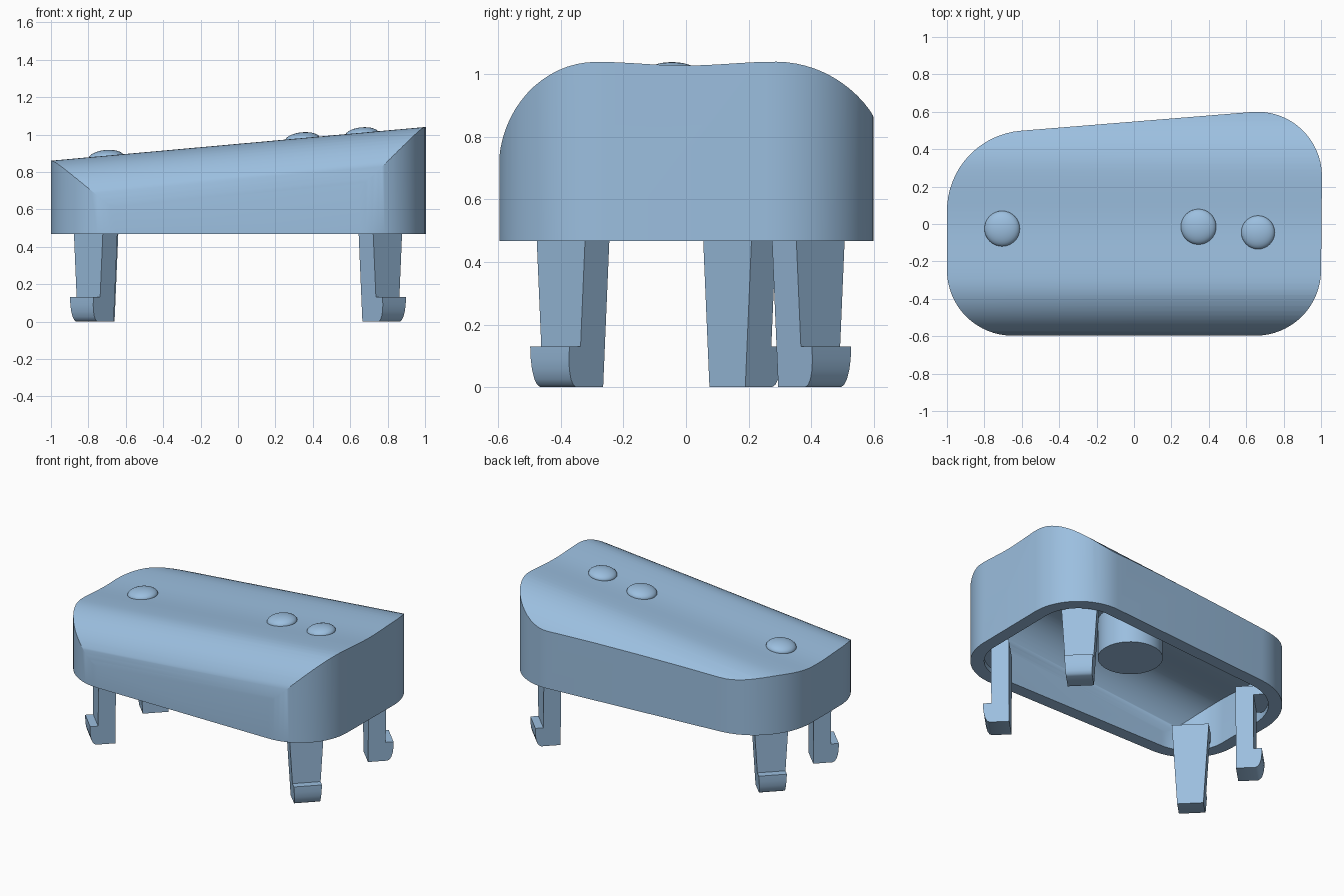
import bpy, bmesh, math
from mathutils import Vector, Matrix

if "Cube" in bpy.data.objects:
    bpy.data.objects.remove(bpy.data.objects["Cube"])

blue = bpy.data.materials.new("light_blue")
blue.diffuse_color = (0.33, 0.52, 0.74, 1)
blue.use_nodes = True
blue.node_tree.nodes["Principled BSDF"].inputs["Base Color"].default_value = blue.diffuse_color
SLOPE = 0.09


def make_object(name, bm):
    bmesh.ops.recalc_face_normals(bm, faces=bm.faces)
    mesh = bpy.data.meshes.new(name)
    bm.to_mesh(mesh)
    bm.free()
    obj = bpy.data.objects.new(name, mesh)
    bpy.context.collection.objects.link(obj)
    mesh.materials.append(blue)
    return obj


def extrude(points, vec):
    """Closed solid from a planar outline pushed along vec."""
    bm = bmesh.new()
    face = bm.faces.new([bm.verts.new(p) for p in points])
    new = bmesh.ops.extrude_face_region(bm, geom=[face])
    verts = [g for g in new["geom"] if isinstance(g, bmesh.types.BMVert)]
    bmesh.ops.translate(bm, verts=verts, vec=vec)
    # extruding a lone face keeps it as the start cap
    return bm


def activate(obj):
    bpy.ops.object.select_all(action='DESELECT')
    obj.select_set(True)
    bpy.context.view_layer.objects.active = obj


def boolean(obj, cutter, op):
    mod = obj.modifiers.new("cut", 'BOOLEAN')
    mod.operation, mod.object, mod.solver = op, cutter, 'EXACT'
    activate(obj)
    bpy.ops.object.modifier_apply(modifier=mod.name)
    bpy.data.objects.remove(cutter)


def smooth(obj):
    activate(obj)
    bpy.ops.object.shade_smooth_by_angle(angle=math.radians(30))


def footprint(inset, z):
    """Rounded four-corner plan with a slanted back edge."""
    corners = [(0.65, -0.247, 0.35, -90, 0), (0.66, 0.255, 0.345, 0, 94.7),
               (-0.57, 0.07, 0.43, 94.7, 180), (-0.65, -0.247, 0.35, 180, 270)]
    pts = []
    for cx, cy, r, a0, a1 in corners:
        for i in range(17):
            a = math.radians(a0 + (a1 - a0) * i / 16)
            pts.append((cx + (r - inset) * math.cos(a), cy + (r - inset) * math.sin(a), z))
    return pts


def crown(drop, yscale):
    """Solid under the crowned, sloping top, swept along x."""
    prof = [(-0.8, -0.31)]
    for i in range(17):                                   # round front shoulder
        a = math.pi / 2 * (1 - i / 16)
        prof.append((-0.29 - 0.309 * math.sin(a), -0.31 * (1 - math.cos(a))))
    for i in range(1, 16):                                # shallow dish
        y = -0.29 + 0.58 * i / 16
        prof.append((y, -0.006 * (1 + math.cos(math.pi * y / 0.29))))
    for i in range(15):                                   # softer back shoulder
        a = math.radians(62 * i / 14)
        prof.append((0.29 + 0.4 * math.sin(a), -0.4 * (1 - math.cos(a))))
    prof += [(0.8, -0.22)]
    x0, mid = -1.3, 0.95 - drop
    pts = [(x0, y * yscale, mid + p + SLOPE * x0) for y, p in prof]
    pts += [(x0, 0.8 * yscale, 0.0), (x0, -0.8 * yscale, 0.0)]
    return extrude(pts, Vector((2.6, 0, 2.6 * SLOPE)))


# Hollow body: footprint trimmed by the crown, then cored from below
body = make_object("body_shell", extrude(footprint(0, 0.467), Vector((0, 0, 0.9))))
boolean(body, make_object("crown_cutter", crown(0, 1)), 'INTERSECT')
core = make_object("core_cutter", extrude(footprint(0.085, 0.4), Vector((0, 0, 0.9))))
boolean(core, make_object("ceiling_cutter", crown(0.09, 0.87)), 'INTERSECT')
boolean(body, core, 'DIFFERENCE')
smooth(body)

# Round post hanging from the ceiling
bm = bmesh.new()
bmesh.ops.create_cone(bm, cap_ends=True, segments=48, radius1=0.2, radius2=0.2, depth=0.29,
                      matrix=Matrix.Translation((0.03, 0, 0.755)))
smooth(make_object("centre_post", bm))

# Low domes on the top
for i, (x, y, r) in enumerate([(-0.705, -0.025, 0.095), (0.345, -0.015, 0.095), (0.663, -0.045, 0.09)]):
    bm = bmesh.new()
    bmesh.ops.create_uvsphere(bm, u_segments=32, v_segments=16, radius=r)
    mat = (Matrix.Translation((x, y, 0.94 + SLOPE * x)) @ Matrix.Rotation(-math.atan(SLOPE), 4, 'Y')
           @ Matrix.Diagonal((1, 1, 0.43, 1)))
    bmesh.ops.transform(bm, matrix=mat, verts=bm.verts)
    smooth(make_object(f"dome_{i + 1}", bm))

# Tapered snap legs with outward hooks, anchored inside the wall
HOOK = [(0.05, 0.13), (0.05, 0.09), (0.046, 0.055), (0.037, 0.025), (0.026, 0.008), (0.012, 0)]
SIDE = [(-0.11, 0), (-0.11, 0.56), (0.09, 0.56), (0.09, 0.5), (0, 0.5), (0, 0.13)] + HOOK
for name, x, y in [("front_right_leg", 0.8, -0.4), ("front_left_leg", -0.8, -0.4),
                   ("back_right_leg", 0.8, 0.43), ("back_left_leg", -0.795, 0.21)]:
    bm = extrude([(r, -1, z) for r, z in SIDE], Vector((0, 2, 0)))
    for v in bm.verts:
        v.co.y *= 0.081 + 0.06 * v.co.z
    turn = math.atan2(math.copysign(1, y), math.copysign(1, x))
    bmesh.ops.transform(bm, matrix=Matrix.Translation((x, y, 0)) @ Matrix.Rotation(turn, 4, 'Z'),
                        verts=bm.verts)
    smooth(make_object(name, bm))
